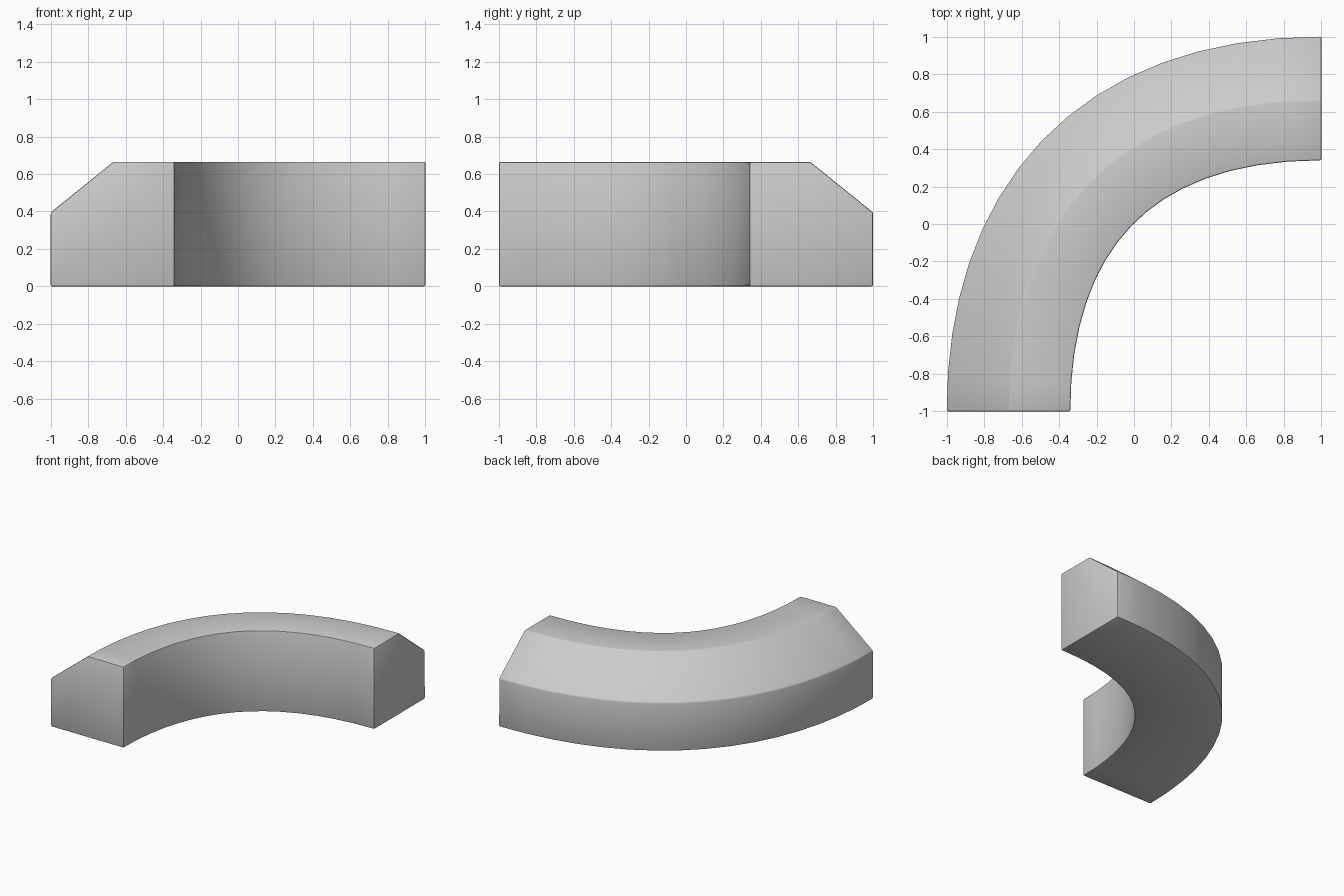
import bpy, bmesh
from mathutils import Vector

if "Cube" in bpy.data.objects:
    bpy.data.objects.remove(bpy.data.objects["Cube"])

STEPS = 16
# cross-section: (offset towards outside of the bend, height)
PROFILE = [(-0.327, 0.0), (0.333, 0.0), (0.333, 0.395), (-0.002, 0.665), (-0.327, 0.665)]

# centre path: quarter bend, slightly fuller than a circle
P = [Vector(p) for p in ((-0.667, -1), (-0.667, 0.01), (-0.12, 0.667), (1, 0.667))]


def path(t):
    s = 1 - t
    pos = s**3 * P[0] + 3*s*s*t * P[1] + 3*s*t*t * P[2] + t**3 * P[3]
    tan = s*s * (P[1] - P[0]) + 2*s*t * (P[2] - P[1]) + t*t * (P[3] - P[2])
    return pos, Vector((-tan.y, tan.x)).normalized()


# sweep the section along the path
bm = bmesh.new()
rings = []
for i in range(STEPS + 1):
    pos, out = path(i / STEPS)
    rings.append([bm.verts.new((*(pos + out * o), z)) for o, z in PROFILE])
n = len(PROFILE)
for a, b in zip(rings, rings[1:]):
    for j in range(n):
        k = (j + 1) % n
        bm.faces.new((a[j], a[k], b[k], b[j]))
bm.faces.new(rings[0])
bm.faces.new(rings[-1])
bmesh.ops.recalc_face_normals(bm, faces=bm.faces)
mesh = bpy.data.meshes.new("curved_curb")
bm.to_mesh(mesh)
bm.free()
curb = bpy.data.objects.new("curved_curb", mesh)
bpy.context.collection.objects.link(curb)

# slightly eased edges and smooth bend
bevel = curb.modifiers.new("eased_edges", 'BEVEL')
bevel.width = 0.008
bevel.segments = 2
bevel.limit_method = 'ANGLE'
bevel.angle_limit = 0.45
bpy.context.view_layer.objects.active = curb
curb.select_set(True)
bpy.ops.object.modifier_apply(modifier=bevel.name)
bpy.ops.object.shade_smooth_by_angle(angle=0.5)
